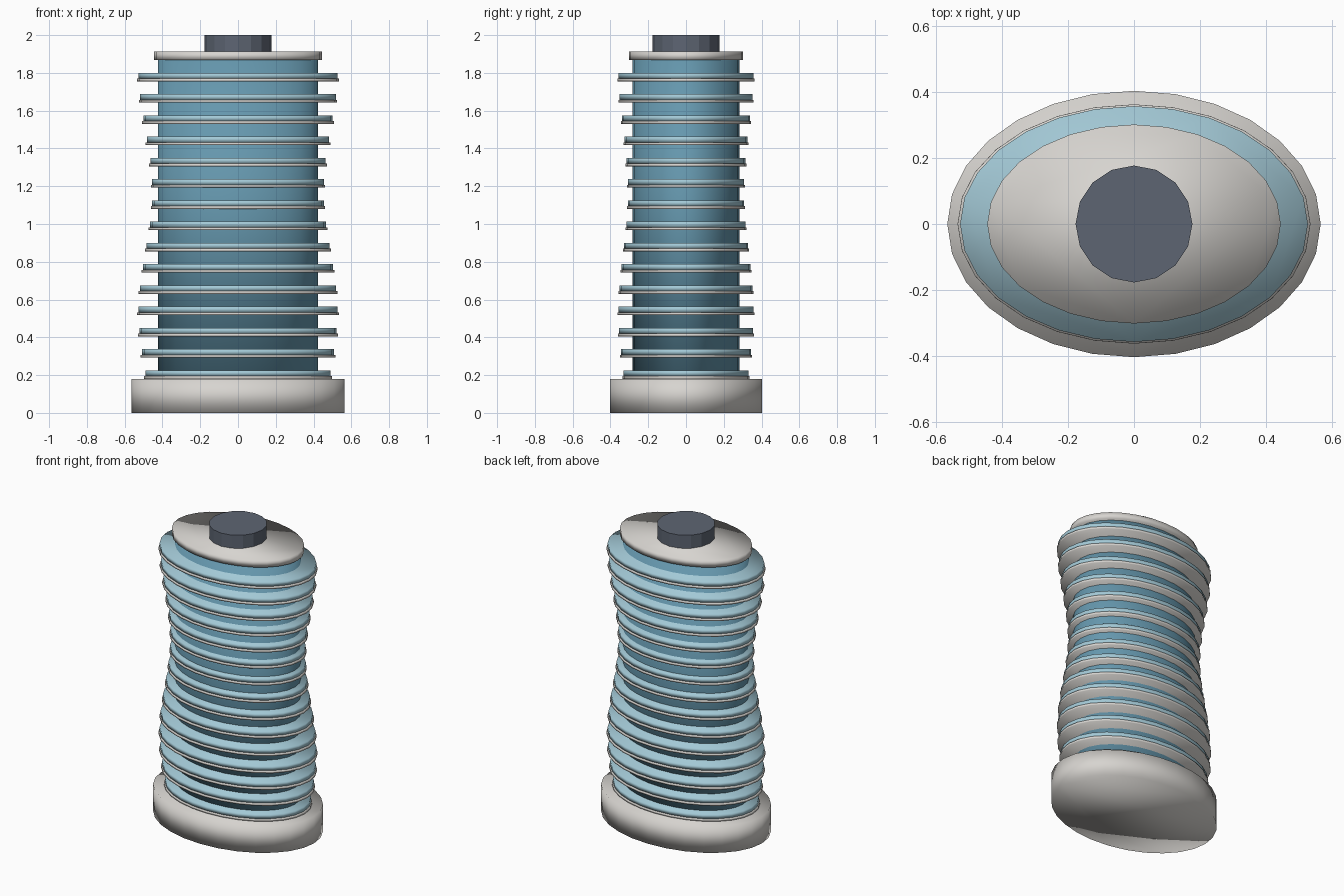
import bpy
import math

cube = bpy.data.objects.get("Cube")
if cube:
    bpy.data.objects.remove(cube, do_unlink=True)


def material(name, colour):
    m = bpy.data.materials.new(name)
    m.use_nodes = True
    m.diffuse_color = (*colour, 1)
    m.node_tree.nodes["Principled BSDF"].inputs["Base Color"].default_value = (*colour, 1)
    return m


concrete = material("pale concrete", (0.68, 0.66, 0.63))
pale_glass = material("pale blue glass", (0.37, 0.59, 0.68))
core_glass = material("deep blue glass", (0.13, 0.31, 0.42))
slate = material("dark slate", (0.11, 0.13, 0.17))


def slab(name, rx, ry, bottom, top, mat, sides=28, smooth=True):
    """Upright elliptical slab between two heights."""
    bpy.ops.mesh.primitive_cylinder_add(vertices=sides, radius=1, depth=1,
                                        location=(0, 0, (bottom + top) / 2))
    ob = bpy.context.object
    ob.name = name
    ob.scale = (rx, ry, top - bottom)
    bpy.ops.object.transform_apply(location=False, rotation=False, scale=True)
    ob.data.materials.append(mat)
    # Soft normals run over the rims of the rounded slabs
    for p in ob.data.polygons:
        p.use_smooth = smooth
    return ob


FLOORS = 15
BASE_TOP = 0.18
STEP = 0.1125
CORE_TOP = BASE_TOP + FLOORS * STEP

# Base and central core
slab("base", 0.565, 0.403, 0, BASE_TOP, concrete)
slab("core", 0.424, 0.282, BASE_TOP, CORE_TOP, core_glass)

# Floors whose width swells and shrinks up the tower
for i in range(FLOORS):
    swell = 1 + 0.075 * math.sin(0.55 * i)
    z = BASE_TOP + i * STEP
    slab(f"floor_slab_{i + 1}", 0.497 * swell, 0.337 * swell, z, z + 0.015, concrete)
    slab(f"floor_glass_{i + 1}", 0.49 * swell, 0.332 * swell, z + 0.015, z + 0.045, pale_glass)

# Roof and plant room
slab("roof", 0.444, 0.301, CORE_TOP, 1.912, concrete)
slab("roof_plant_room", 0.177, 0.177, 1.912, 2, slate, sides=16, smooth=False)
